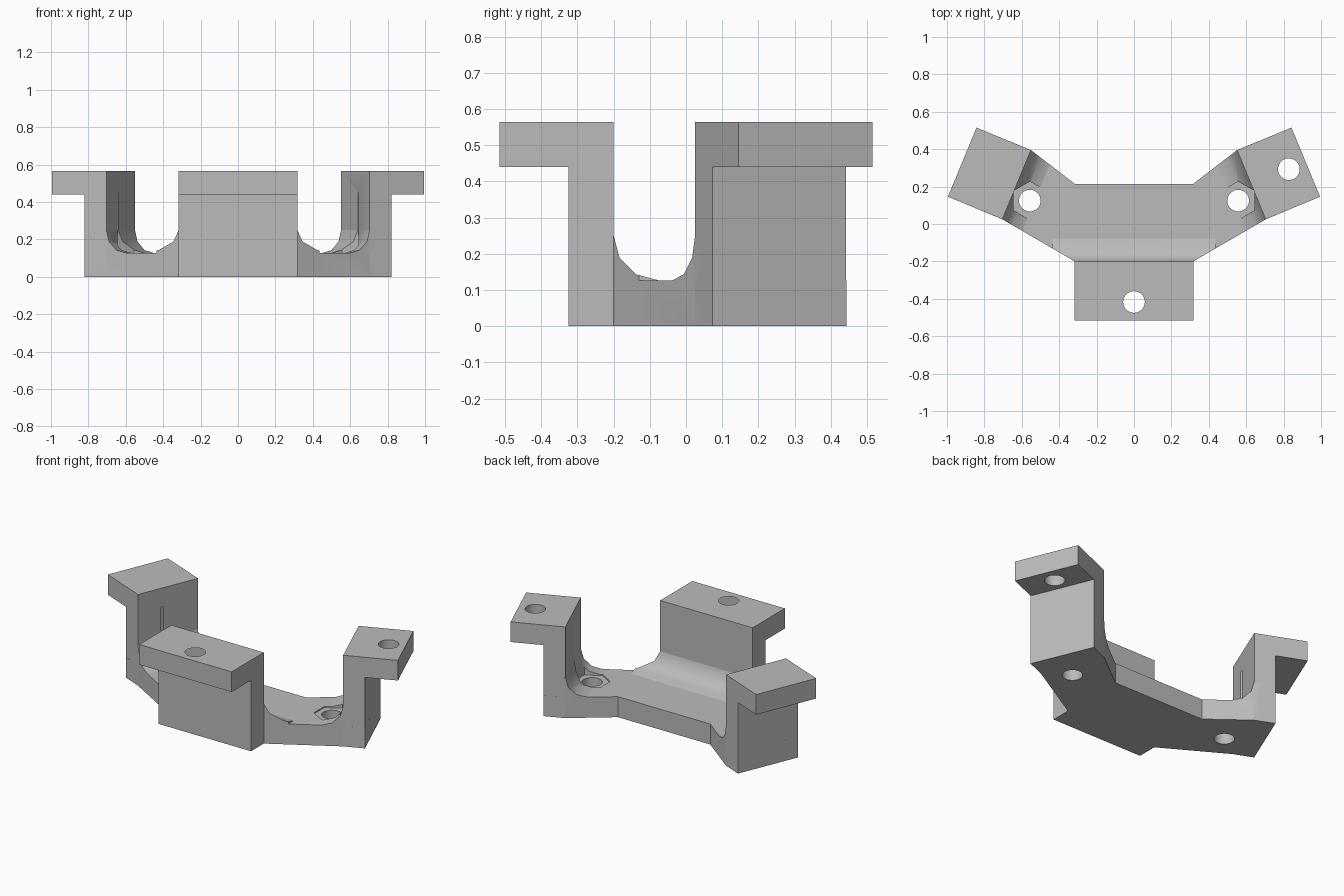
import bpy, bmesh
from math import radians, sin, cos, pi
from mathutils import Matrix

cube = bpy.data.objects.get("Cube")
if cube:
    bpy.data.objects.remove(cube, do_unlink=True)

TOP, FLOOR, WALL, TAB, RADIUS = 0.565, 0.127, 0.125, 0.315, 0.123
FRONT_HALF, ARM_HALF = 0.317, 0.2

grey = bpy.data.materials.new("plain grey")
grey.use_nodes = True
colour = (0.5, 0.5, 0.5, 1)
grey.diffuse_color = colour
grey.node_tree.nodes["Principled BSDF"].inputs["Base Color"].default_value = colour


def prism(name, points, depth, matrix=Matrix()):
    """Extrude a flat outline along its local z and place it."""
    bm = bmesh.new()
    face = bm.faces.new([bm.verts.new((x, y, 0)) for x, y in points])
    grown = bmesh.ops.extrude_face_region(bm, geom=[face])["geom"]
    moved = [v for v in grown if isinstance(v, bmesh.types.BMVert)]
    bmesh.ops.translate(bm, verts=moved, vec=(0, 0, depth))
    bm.transform(matrix)
    bmesh.ops.recalc_face_normals(bm, faces=bm.faces)
    mesh = bpy.data.meshes.new(name)
    bm.to_mesh(mesh)
    bm.free()
    mesh.materials.append(grey)
    obj = bpy.data.objects.new(name, mesh)
    bpy.context.collection.objects.link(obj)
    return obj


def combine(target, other, operation, keep=False):
    """Apply a boolean and discard the second solid."""
    mod = target.modifiers.new(operation.lower(), "BOOLEAN")
    mod.operation, mod.solver, mod.object = operation, "EXACT", other
    bpy.context.view_layer.objects.active = target
    bpy.ops.object.modifier_apply(modifier=mod.name)
    if not keep:
        bpy.data.objects.remove(other, do_unlink=True)


def polygon(sides, radius, start=0):
    return [(radius * cos(start + 2 * pi * i / sides),
             radius * sin(start + 2 * pi * i / sides)) for i in range(sides)]


def section(name, points, half, frame):
    """Extrude an outward/up section sideways, centred on a wall frame."""
    upright = Matrix.Rotation(pi / 2, 4, "X")
    return prism(name, points, 2 * half, frame @ Matrix.Translation((0, half, 0)) @ upright)


# Footprint shared by the floor and the clipped fillets
half_outline = [(FRONT_HALF, -0.325), (FRONT_HALF, -0.2), (0.704, 0.025), (0.82, 0.073),
                (0.666, 0.443), (0.551, 0.395), (FRONT_HALF, 0.215)]
outline = half_outline + [(-x, y) for x, y in reversed(half_outline)]
bracket = prism("bracket", outline, FLOOR)
envelope = prism("envelope", outline, 0.4)

# Frames on the inner faces of the three walls, local x pointing outward
walls = [("front", 0, -0.2, -90, FRONT_HALF),
         ("left", 0.6275, 0.21, 22.5, ARM_HALF),
         ("right", -0.6275, 0.21, 157.5, ARM_HALF)]
bracket_section = [(0, 0), (WALL, 0), (WALL, 0.44), (TAB, 0.44), (TAB, TOP), (0, TOP)]
arc = [(-RADIUS * (1 - cos(radians(a))), FLOOR + RADIUS * (1 - sin(radians(a))))
       for a in (0, 30, 60, 90)]
fillet_section = [(0.05, 0), (0.05, FLOOR + RADIUS)] + arc + [(-RADIUS, 0)]

for side, x, y, angle, half in walls:
    frame = Matrix.Translation((x, y, 0)) @ Matrix.Rotation(radians(angle), 4, "Z")
    fillet = section(side + "_fillet", fillet_section, half + 0.12, frame)
    combine(fillet, envelope, "INTERSECT", keep=True)
    combine(bracket, fillet, "UNION")
    combine(bracket, section(side + "_wall", bracket_section, half, frame), "UNION")
    # Screw hole through the tab
    hole = prism(side + "_tab_hole", polygon(32, 0.058), 0.3,
                 frame @ Matrix.Translation((0.217, 0, 0.4)))
    combine(bracket, hole, "DIFFERENCE")
bpy.data.objects.remove(envelope, do_unlink=True)

# Nut pockets and bolt holes in the floor
for side in (1, -1):
    at = Matrix.Translation((side * 0.557, 0.125, 0))
    pocket = prism("nut_pocket", polygon(6, 0.102, pi / 2), 0.33,
                   at @ Matrix.Translation((0, 0, 0.12)))
    combine(bracket, pocket, "DIFFERENCE")
    bolt = prism("bolt_hole", polygon(32, 0.058), 0.4, at @ Matrix.Translation((0, 0, -0.1)))
    combine(bracket, bolt, "DIFFERENCE")

# Smooth only the fillets and hole walls
bpy.ops.object.select_all(action="DESELECT")
bracket.select_set(True)
bpy.context.view_layer.objects.active = bracket
bpy.ops.object.shade_smooth_by_angle(angle=radians(32))
